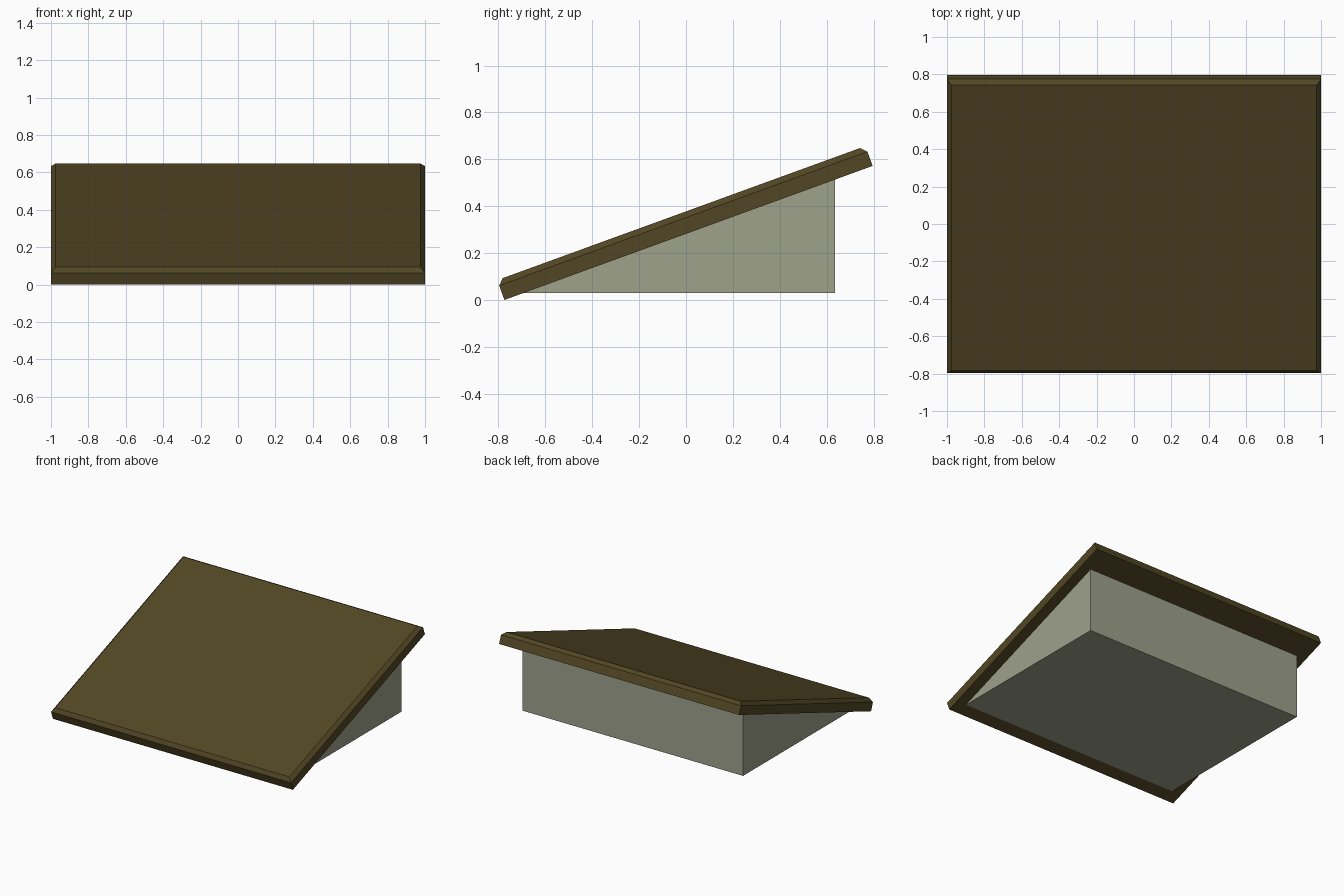
import bpy
import bmesh
from math import radians, sin, cos, tan
from mathutils import Matrix

if "Cube" in bpy.data.objects:
    bpy.data.objects.remove(bpy.data.objects["Cube"])

SLOPE = radians(20)
LENGTH, EDGE, CHAMFER = 1.672, 0.065, 0.025   # slab sizes along its own axes
FRONT_Y = -0.797 + EDGE * sin(SLOPE)          # lowest edge of the slab, on z = 0


def make_object(name, bm, color):
    bmesh.ops.recalc_face_normals(bm, faces=bm.faces[:])
    mesh = bpy.data.meshes.new(name)
    bm.to_mesh(mesh)
    bm.free()
    mat = bpy.data.materials.new(name + "_material")
    mat.diffuse_color = color
    mat.use_nodes = True
    mat.node_tree.nodes["Principled BSDF"].inputs["Base Color"].default_value = mat.diffuse_color
    mesh.materials.append(mat)
    obj = bpy.data.objects.new(name, mesh)
    bpy.context.collection.objects.link(obj)
    return obj


# Sloping roof slab: a box with its four top edges chamfered, then tilted
bm = bmesh.new()
height = EDGE + CHAMFER
bmesh.ops.create_cube(bm, size=1)
bmesh.ops.scale(bm, vec=(2, LENGTH, height), verts=bm.verts)
bmesh.ops.translate(bm, vec=(0, LENGTH / 2, height / 2), verts=bm.verts)
top_edges = [e for e in bm.edges if all(v.co.z > height * 0.9 for v in e.verts)]
bmesh.ops.bevel(bm, geom=top_edges, offset=CHAMFER, segments=1,
                affect='EDGES', offset_type='OFFSET')
bmesh.ops.transform(bm, verts=bm.verts, matrix=Matrix.Translation((0, FRONT_Y, 0))
                    @ Matrix.Rotation(SLOPE, 4, 'X'))
make_object("roof_slab", bm, (0.085, 0.062, 0.018, 1))

# Wedge body: triangular profile under the slab, extruded across x
HALF_WIDTH, BASE_Z, BACK_Y = 0.92, 0.03, 0.635
profile = [(FRONT_Y + BASE_Z / tan(SLOPE), BASE_Z),
           (BACK_Y, BASE_Z),
           (BACK_Y, (BACK_Y - FRONT_Y) * tan(SLOPE))]
bm = bmesh.new()
face = bm.faces.new([bm.verts.new((-HALF_WIDTH, y, z)) for y, z in profile])
side = bmesh.ops.extrude_face_region(bm, geom=[face])
bmesh.ops.translate(bm, vec=(2 * HALF_WIDTH, 0, 0),
                    verts=[g for g in side["geom"] if isinstance(g, bmesh.types.BMVert)])
make_object("wedge_body", bm, (0.34, 0.36, 0.26, 1))
